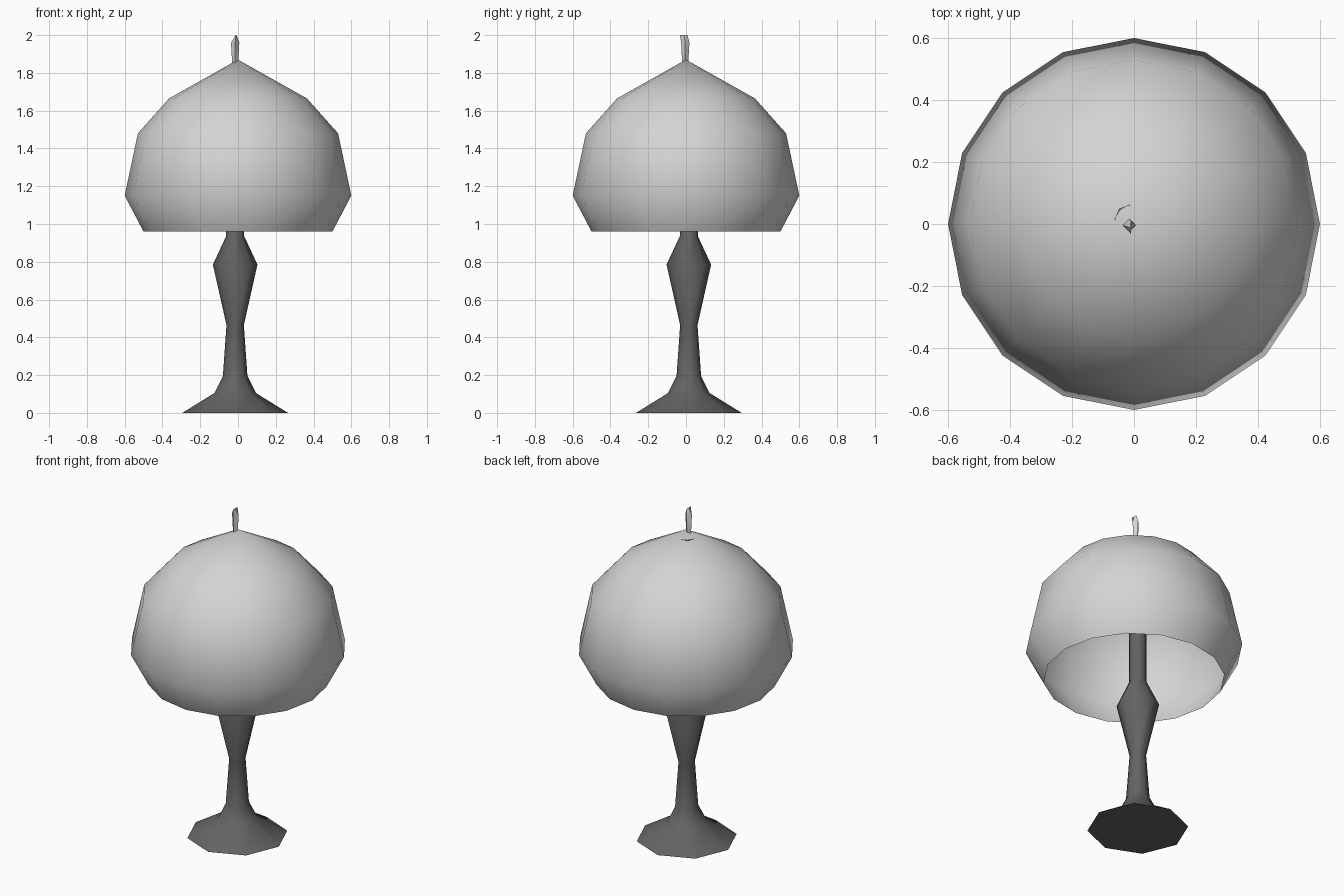
import bpy, bmesh, math

if "Cube" in bpy.data.objects:
    bpy.data.objects.remove(bpy.data.objects["Cube"])


def material(name, v):
    m = bpy.data.materials.new(name)
    m.diffuse_color = (v, v, v, 1)
    m.use_nodes = True
    m.node_tree.nodes["Principled BSDF"].inputs["Base Color"].default_value = m.diffuse_color
    return m


light_grey = material("light grey", 0.66)
dark_grey = material("dark grey", 0.125)


def lathe(name, profile, sides, mat, centre=(0, 0), cap_bottom=False, cap_top=False, smooth=60):
    """Revolve (radius, z) points; a zero radius closes to a point."""
    bm = bmesh.new()
    rings = []
    for r, z in profile:
        n = 1 if r == 0 else sides
        rings.append([bm.verts.new((centre[0] + r * math.cos(2 * math.pi * i / sides),
                                    centre[1] + r * math.sin(2 * math.pi * i / sides), z))
                      for i in range(n)])
    for a, b in zip(rings, rings[1:]):
        for i in range(sides):
            j = (i + 1) % sides
            if len(b) == 1:
                bm.faces.new((a[i], a[j], b[0]))
            else:
                bm.faces.new((a[i], a[j], b[j], b[i]))
    if cap_bottom:
        bm.faces.new(rings[0][::-1])
    if cap_top:
        bm.faces.new(rings[-1])
    mesh = bpy.data.meshes.new(name)
    bm.to_mesh(mesh)
    bm.free()
    mesh.materials.append(mat)
    ob = bpy.data.objects.new(name, mesh)
    bpy.context.collection.objects.link(ob)
    bpy.ops.object.select_all(action='DESELECT')
    ob.select_set(True)
    bpy.context.view_layer.objects.active = ob
    bpy.ops.object.shade_smooth_by_angle(angle=math.radians(smooth))
    return ob


# Domed shade, open underneath
lathe("lamp_shade",
      [(0.50, 0.96), (0.60, 1.15), (0.53, 1.48), (0.365, 1.665), (0, 1.87)],
      16, light_grey, smooth=80)

# Turned stand with flared foot, bulge and upper pole
lathe("lamp_stand",
      [(0.28, 0.01), (0.11, 0.11), (0.065, 0.2), (0.046, 0.47),
       (0.118, 0.79), (0.048, 0.94), (0.048, 1.84)],
      8, dark_grey, centre=(-0.015, 0.015), cap_bottom=True, cap_top=True)
bpy.data.objects["lamp_stand"].location.z = -0.005

# Small leaning finial on top of the shade
finial = lathe("finial", [(0.016, 1.85), (0.022, 1.96), (0.02, 2.0)], 4,
               light_grey, centre=(-0.015, -0.004), cap_top=True, smooth=30)
for v in finial.data.vertices:
    if v.co.z > 1.99:                      # pinch the tip to a ridge
        v.co.x = -0.010 + (v.co.x + 0.015) * 0.1
        v.co.y -= 0.008

# Settle the stand's foot on the ground
for v in bpy.data.objects["lamp_stand"].data.vertices:
    if v.co.z < 0.05:
        v.co.z = 0.005
